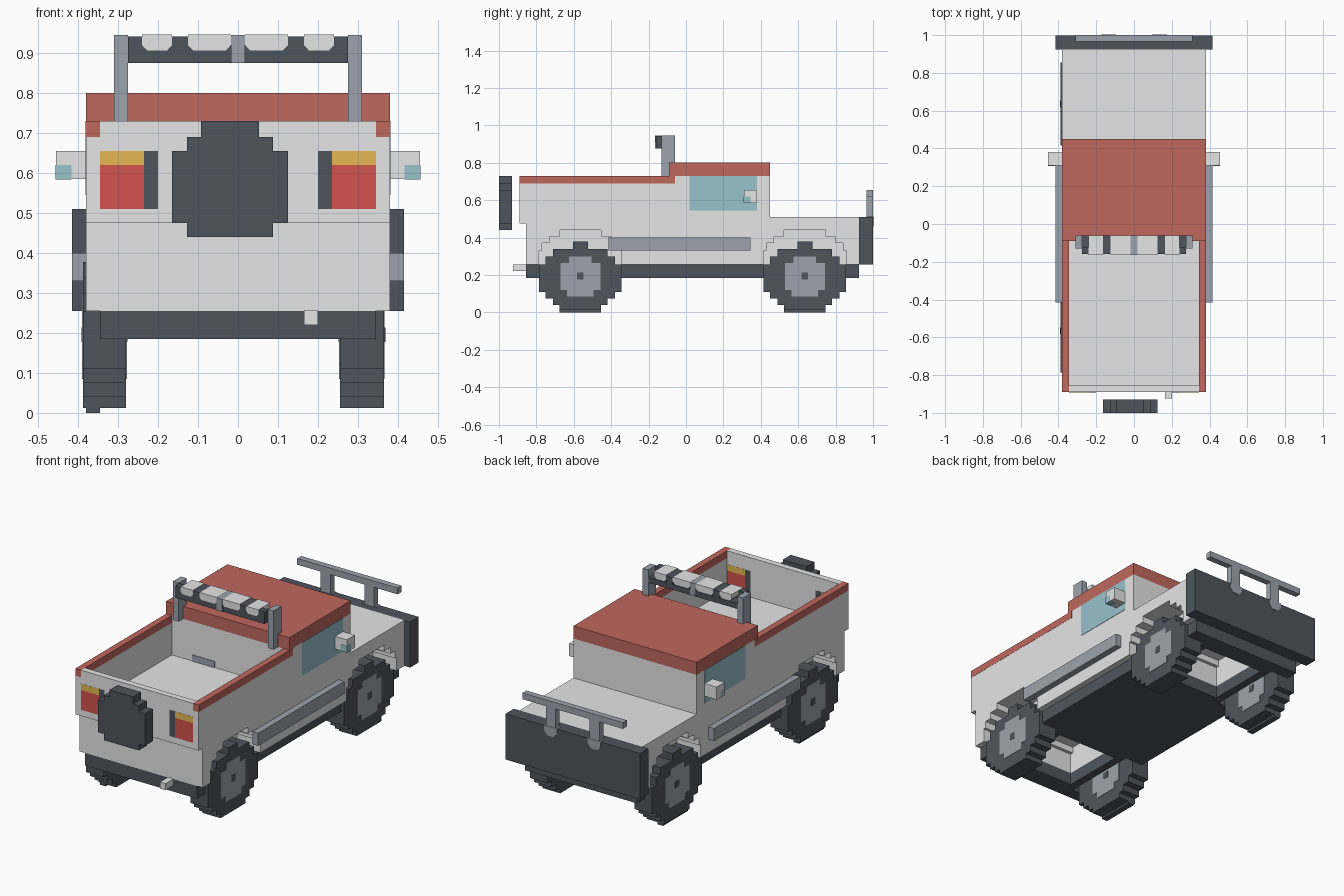
import bpy
import bmesh

if "Cube" in bpy.data.objects:
    bpy.data.objects.remove(bpy.data.objects["Cube"])


def material(name, r, g, b):
    def lin(c):
        c /= 255
        return c / 12.92 if c < 0.04 else ((c + 0.055) / 1.055) ** 2.4
    m = bpy.data.materials.new(name)
    m.diffuse_color = (lin(r), lin(g), lin(b), 1)
    m.use_nodes = True
    m.node_tree.nodes["Principled BSDF"].inputs["Base Color"].default_value = m.diffuse_color
    return m


WHITE = material("body_white", 230, 230, 230)
RED = material("roof_red", 192, 104, 94)
DARK = material("rubber_dark", 79, 85, 93)
GREY = material("metal_grey", 157, 164, 173)
GLASS = material("glass_teal", 152, 194, 203)
LAMP = material("lamp_red", 212, 82, 78)
AMBER = material("lamp_amber", 229, 184, 84)


def mesh_object(name, verts, faces, mat):
    me = bpy.data.meshes.new(name)
    me.from_pydata(verts, [], faces)
    bm = bmesh.new()
    bm.from_mesh(me)
    bmesh.ops.recalc_face_normals(bm, faces=bm.faces)
    bm.to_mesh(me)
    bm.free()
    me.materials.append(mat)
    ob = bpy.data.objects.new(name, me)
    bpy.context.collection.objects.link(ob)
    return ob


def prism(name, outline, a, b, axis, mat):
    """Extrude a 2D outline (horizontal, z) from a to b along x or y."""
    n = len(outline)
    verts = [(d, u, z) if axis == "x" else (u, d, z) for d in (a, b) for u, z in outline]
    faces = [list(range(n)), list(range(2 * n - 1, n - 1, -1))]
    faces += [[i, (i + 1) % n, n + (i + 1) % n, n + i] for i in range(n)]
    return mesh_object(name, verts, faces, mat)


def box(name, x0, x1, y0, y1, z0, z1, mat):
    return prism(name, [(y0, z0), (y1, z0), (y1, z1), (y0, z1)], x0, x1, "x", mat)


def pair(name, x0, x1, *rest):
    """Mirrored left and right boxes."""
    box(name + "_right", x0, x1, *rest)
    box(name + "_left", -x1, -x0, *rest)


def stepped(centre, rows):
    """Symmetric stepped outline from rows of (z0, z1, half_width)."""
    right = [(centre + w, z) for z0, z1, w in rows for z in (z0, z1)]
    left = [(2 * centre - u, z) for u, z in reversed(right)]
    return right + left


def cut(target, cutter):
    mod = target.modifiers.new("cut", "BOOLEAN")
    mod.operation = "DIFFERENCE"
    mod.solver = "EXACT"
    mod.object = cutter
    cutter.hide_render = True
    cutter.hide_viewport = True


TYRE = [(.04, .075, .145), (.075, .11, .185), (.11, .255, .22),
        (.255, .3, .185), (.3, .34, .145), (.34, .378, .04)]
HUB = [(.085, .12, .07), (.12, .265, .107), (.265, .3, .06)]
ARCH = [(.1, .33, .22), (.33, .37, .205), (.37, .405, .165), (.405, .44, .11)]
TUNNEL = [(.1, .37, .183), (.37, .405, .165), (.405, .44, .11)]

# Lower body and chassis with stepped wheel wells and open underside bays
hull = box("lower_body", -.38, .38, -.855, .925, .255, .475, WHITE)
chassis = box("chassis", -.345, .345, -.855, .925, .185, .255, DARK)
for end, cy in (("rear", -.565), ("front", .635)):
    bay = prism(f"{end}_bay_cutter", stepped(cy, TUNNEL), -.19, .19, "x", WHITE)
    cut(hull, bay)
    cut(chassis, bay)
    for side, s in (("right", 1), ("left", -1)):
        x0, x1 = sorted((s * .235, s * .5))
        well = prism(f"{end}_{side}_well_cutter", stepped(cy, ARCH), x0, x1, "x", WHITE)
        cut(hull, well)
        cut(chassis, well)
        # Wheels, with a deeper outer tread lane on the left
        a, b = (.255, .365) if s > 0 else (-.388, -.28)
        prism(f"{end}_{side}_tyre", stepped(cy, [(.012, .04, .11)] + TYRE), a, b, "x", DARK)
        if s < 0:
            box(f"{end}_tread_lane", -.38, -.345, cy - .11, cy + .11, 0, .02, DARK)
        prism(f"{end}_{side}_hub", stepped(cy, HUB), a - .002, b + .002, "x", GREY)
        box(f"{end}_{side}_axle_cap", a - .004, b + .004, cy - .018, cy + .018, .177, .213, DARK)

# Hood, cabin and roof
box("hood", -.38, .38, .45, .925, .47, .51, WHITE)
box("cabin", -.38, .38, -.09, .45, .47, .73, WHITE)
box("roof", -.38, .38, -.09, .45, .73, .80, RED)
pair("side_window", .377, .382, .02, .38, .545, .73, GLASS)
box("cabin_rear_slot", -.22, -.08, -.093, -.088, .51, .545, GREY)

# Cargo bed floor, walls, rims and tailgate
box("bed_floor", -.35, .35, -.855, -.09, .46, .51, WHITE)
pair("bed_wall", .345, .38, -.89, -.09, .475, .69, WHITE)
pair("bed_rim", .345, .381, -.89, -.06, .69, .73, RED)
box("tailgate", -.345, .345, -.89, -.855, .475, .73, WHITE)
pair("tail_lamp", .235, .345, -.891, -.854, .51, .62, LAMP)
pair("indicator", .235, .345, -.891, -.854, .62, .655, AMBER)
pair("lamp_trim", .20, .235, -.891, -.854, .51, .655, DARK)

# Spare wheel and exhaust
prism("spare_wheel", stepped(-.02, [(.44, .475, .108), (.475, .655, .145), (.655, .69, .108),
                                    (.69, .73, .073)]), -1, -.93, "y", DARK)
box("exhaust", .165, .20, -.925, -.84, .22, .256, WHITE)

# Side steps and mirrors
pair("side_step", .38, .415, -.415, .345, .33, .40, GREY)
pair("mirror", .38, .455, .31, .38, .585, .655, WHITE)
pair("mirror_glass", .417, .456, .308, .345, .584, .62, GLASS)

# Front bumper and bull bar with tapered feet
box("front_bumper", -.415, .415, .925, .999, .255, .51, DARK)
box("bull_bar", -.31, .31, .965, 1, .62, .655, GREY)
pair("bull_bar_post", .105, .165, .965, 1, .50, .62, GREY)
for side, s in (("right", 1), ("left", -1)):
    foot = [(.095, .512), (.175, .512), (.175, .485), (.155, .46), (.115, .46), (.095, .485)]
    prism(f"bull_bar_foot_{side}", [(s * x, z) for x, z in foot], .965, 1.002, "y", GREY)

# Roll bar posts and roof lamp bar
pair("roll_bar_post", .275, .31, -.13, -.06, .73, .945, GREY)
box("lamp_bar", -.275, .275, -.16, -.125, .875, .942, DARK)
box("lamp_bar_base", -.275, .275, -.13, -.06, .875, .905, DARK)
pair("lamp_bar_spacer", .125, .165, -.13, -.06, .90, .942, DARK)
for i, cx in enumerate((-.2025, -.0715, .0715, .2025)):
    w = .0375 if abs(cx) > .1 else .0535
    prism(f"roof_lamp_{i + 1}",
          [(cx - w + .012, .907), (cx + w - .012, .907), (cx + w, .92), (cx + w, .946),
           (cx - w, .946), (cx - w, .92)], -.163, -.06, "y", WHITE)
box("lamp_bar_bracket", -.018, .018, -.165, -.06, .875, .9455, GREY)
